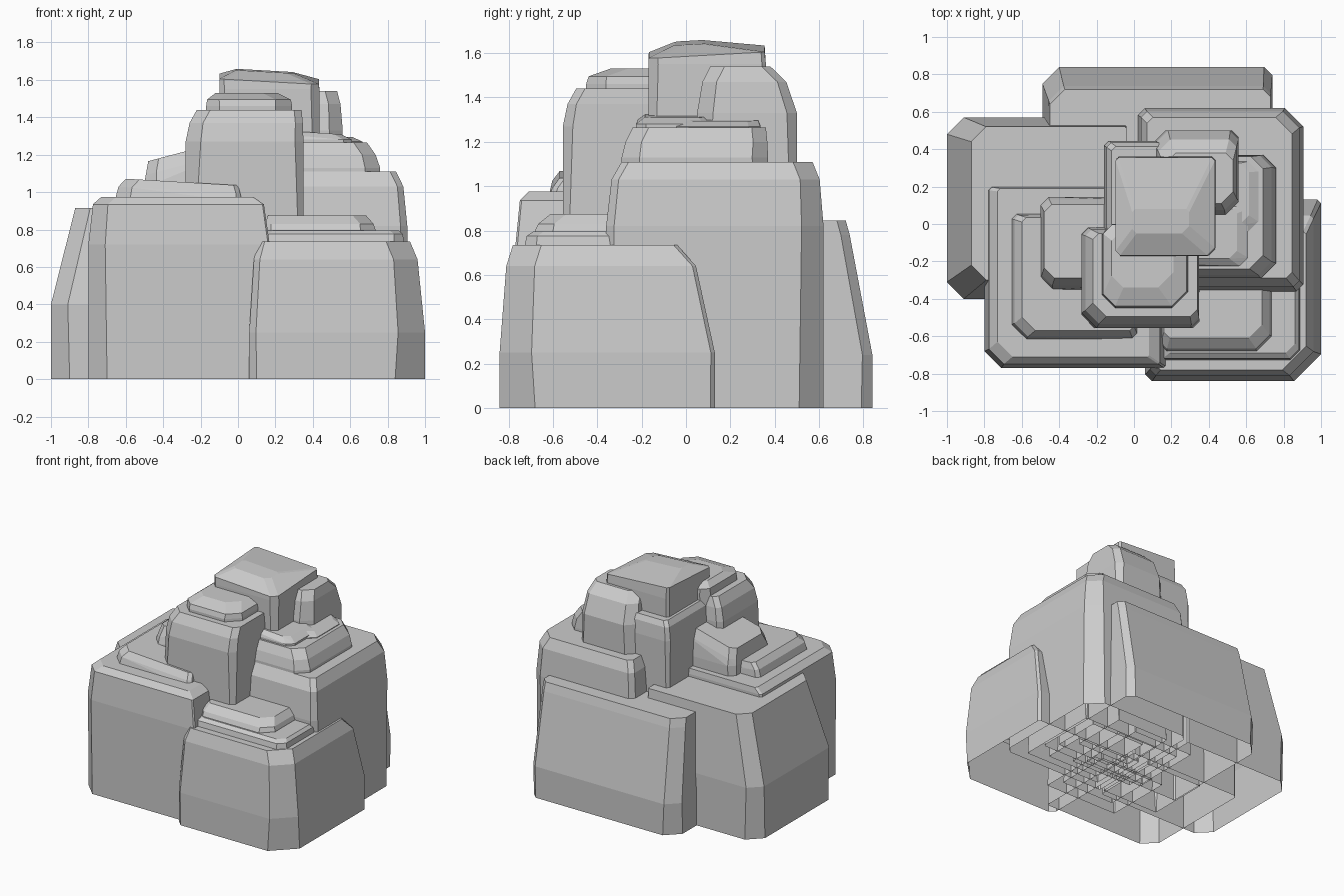
import bpy, bmesh


def rock(name, x, y, mid, edge, top, inset, cham, tilt=(0, 0), k=0.35, base=0.0, low=0.05):
    """Faceted boulder, open underneath. inset = left, right, front, back at the top;
    cham = corner cuts FL, FR, BR, BL; tilt = drop towards +x / +y (negative: towards -x / -y)."""
    bm = bmesh.new()
    for z, s, cs in ((base, 0, low), (mid, 0, 0.9), (edge, k, 0.8), (top, 1, 0.8)):
        x0, x1 = x[0] + inset[0] * s, x[1] - inset[1] * s
        y0, y1 = y[0] + inset[2] * s, y[1] - inset[3] * s
        corners = ((x0, y0, 1, 1), (x1, y0, -1, 1), (x1, y1, -1, -1), (x0, y1, 1, -1))
        for (cx, cy, sx, sy), c in zip(corners, cham):
            for px, py in ((cx + sx * c * cs, cy), (cx, cy + sy * c * cs)):
                u = (px - x[0]) / (x[1] - x[0])
                v = (py - y[0]) / (y[1] - y[0])
                drop = 0
                if z >= edge:
                    drop = (tilt[0] * u if tilt[0] > 0 else -tilt[0] * (1 - u))
                    drop += (tilt[1] * v if tilt[1] > 0 else -tilt[1] * (1 - v))
                bm.verts.new((px, py, z - drop))
    hull = bmesh.ops.convex_hull(bm, input=bm.verts)
    inner = [g for g in hull["geom_interior"] if isinstance(g, bmesh.types.BMVert)]
    bmesh.ops.delete(bm, geom=inner, context='VERTS')
    bmesh.ops.dissolve_limit(bm, angle_limit=0.05, verts=bm.verts, edges=bm.edges)
    # open underside
    under = [f for f in bm.faces if all(v.co.z < base + 0.001 for v in f.verts)]
    bmesh.ops.delete(bm, geom=under, context='FACES')
    bmesh.ops.recalc_face_normals(bm, faces=bm.faces)
    me = bpy.data.meshes.new(name)
    bm.to_mesh(me)
    bm.free()
    ob = bpy.data.objects.new(name, me)
    bpy.context.collection.objects.link(ob)


# large base boulders
rock("front_left_boulder", (-0.80, 0.17), (-0.77, 0.20), 0.72, 0.935, 0.975,
     (0.07, 0.09, 0.06, 0.01), (0.10, 0.01, 0.01, 0.02), low=1)
rock("front_right_boulder", (0.06, 1.0), (-0.84, 0.13), 0.25, 0.64, 0.735,
     (0.05, 0.08, 0.06, 0.17), (0.04, 0.16, 0.02, 0.01), k=0.5, low=1)
rock("left_boulder", (-1.0, -0.03), (-0.40, 0.57), 0.40, 0.83, 0.915,
     (0.13, 0.01, 0.10, 0.05), (0.10, 0.01, 0.01, 0.10), k=0.85, low=1)
rock("back_boulder", (-0.49, 0.74), (-0.13, 0.84), 0.24, 0.78, 0.845,
     (0.04, 0.01, 0.03, 0.12), (0.01, 0.01, 0.05, 0.10), k=0.85, low=1)
rock("right_boulder", (0.02, 0.905), (-0.36, 0.62), 0.82, 1.03, 1.11,
     (0.05, 0.06, 0.07, 0.05), (0.01, 0.04, 0.11, 0.04), low=1)

# thin ledges lying on the base boulders
rock("left_ledge", (-0.66, 0.02), (-0.62, 0.055), 0.95, 1.03, 1.075,
     (0.06, 0.02, 0.05, 0.02), (0.09, 0.03, 0.03, 0.03), (0.04, 0), base=0.3)
rock("left_upper_ledge", (-0.50, -0.01), (-0.35, 0.145), 1.05, 1.22, 1.29,
     (0.02, 0.03, 0.06, 0.04), (0.07, 0.04, 0.05, 0.05), (-0.13, 0))
rock("front_lower_ledge", (0.10, 0.89), (-0.73, -0.05), 0.72, 0.775, 0.795,
     (0.05, 0.03, 0.04, 0.03), (0.05, 0.06, 0.04, 0.04), k=0.3, base=0.34)
rock("front_upper_ledge", (0.14, 0.735), (-0.68, -0.12), 0.80, 0.83, 0.875,
     (0.02, 0.05, 0.07, 0.05), (0.04, 0.09, 0.06, 0.04), k=0.2, base=0.34)
rock("right_ledge", (0.10, 0.76), (-0.29, 0.37), 1.13, 1.2, 1.265,
     (0.05, 0.07, 0.05, 0.01), (0.04, 0.09, 0.08, 0.04))
rock("right_small_ledge", (0.16, 0.61), (-0.225, 0.11), 1.28, 1.315, 1.335,
     (0.04, 0.06, 0.04, 0.03), (0.04, 0.05, 0.03, 0.04), (0.03, 0))
rock("right_back_small_ledge", (0.20, 0.665), (-0.05, 0.335), 1.27, 1.30, 1.32,
     (0.04, 0.05, 0.04, 0.01), (0.03, 0.07, 0.06, 0.04), (0.03, 0))

# tall upper rocks
rock("front_column", (-0.28, 0.35), (-0.555, -0.02), 1.27, 1.37, 1.44,
     (0.06, 0.01, 0.06, 0.03), (0.09, 0.05, 0.03, 0.04))
rock("front_column_cap", (-0.17, 0.29), (-0.45, 0.0), 1.46, 1.495, 1.53,
     (0.05, 0.08, 0.11, 0.04), (0.08, 0.10, 0.05, 0.06), k=0.1)
rock("back_column", (-0.16, 0.36), (-0.10, 0.445), 1.27, 1.37, 1.41,
     (0.04, 0.04, 0.04, 0.03), (0.05, 0.05, 0.06, 0.03))
rock("back_right_column", (0.11, 0.56), (0.05, 0.50), 1.33, 1.47, 1.54,
     (0.05, 0.03, 0.06, 0.12), (0.07, 0.08, 0.05, 0.08), k=0.4)
rock("summit", (-0.10, 0.435), (-0.17, 0.36), 1.55, 1.635, 1.68,
     (0.09, 0.14, 0.12, 0.28), (0.03, 0.05, 0.02, 0.02), (0.03, -0.03), k=0.02)
